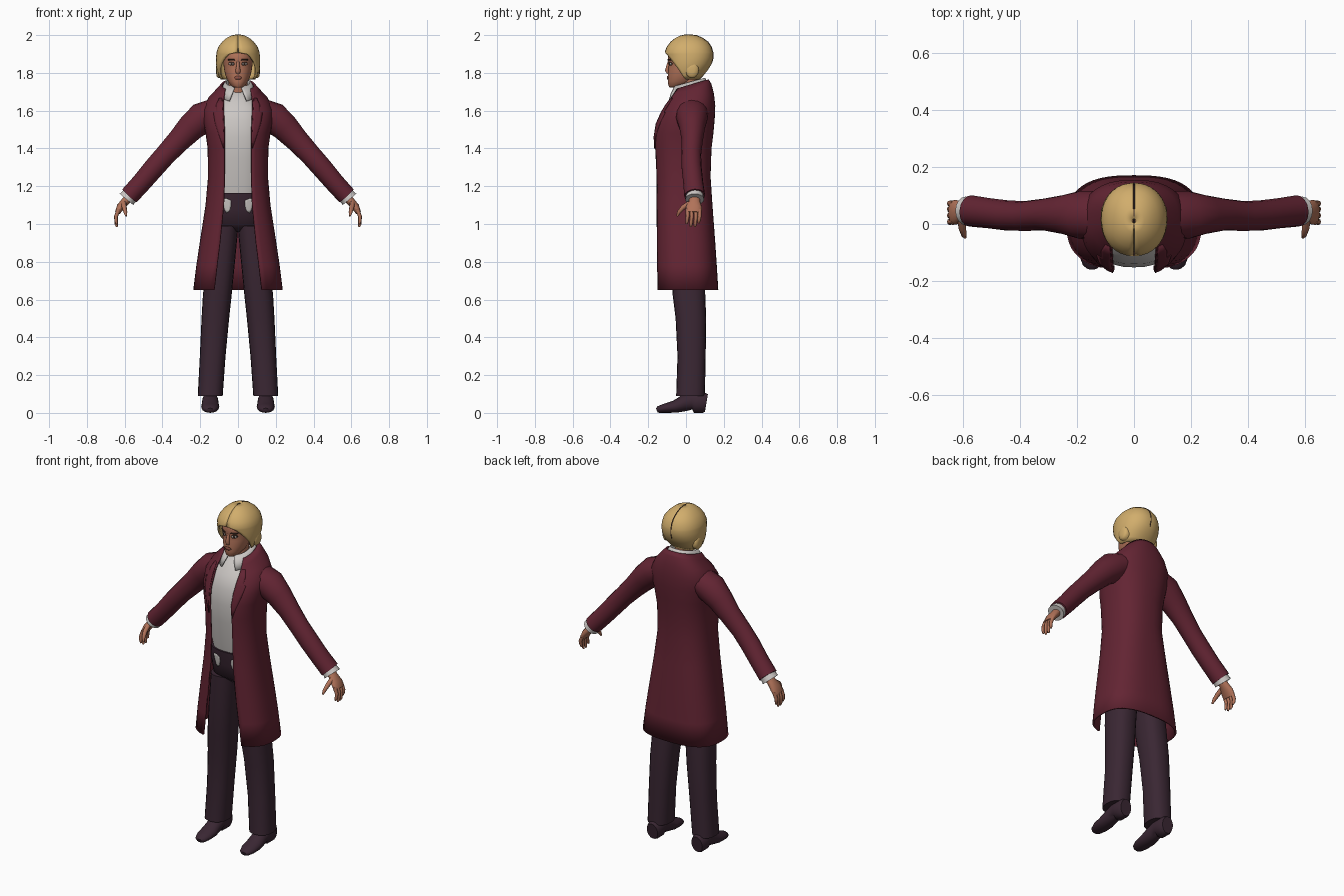
import bpy, bmesh, math
from mathutils import Vector
from mathutils.bvhtree import BVHTree


def material(name, rgb):
    m = bpy.data.materials.new(name)
    m.diffuse_color = (*rgb, 1)
    return m


COAT = material("burgundy", (0.125, 0.018, 0.033))
TROUSER = material("dark plum", (0.042, 0.020, 0.033))
SHIRT = material("off white", (0.60, 0.57, 0.55))
HAIR = material("blond", (0.64, 0.42, 0.15))
SKIN = material("tan skin", (0.44, 0.17, 0.10))
LIP = material("lip brown", (0.27, 0.085, 0.06))
DARK = material("dark brown", (0.06, 0.03, 0.02))


def finish(name, verts, faces, mat, mirror=False, solid=0, angle=50):
    """Make an object from vertices and faces, smooth it, optionally mirror and thicken."""
    bm = bmesh.new()
    vs = [bm.verts.new(v) for v in verts]
    for f in faces:
        bm.faces.new([vs[i] for i in f])
    bmesh.ops.recalc_face_normals(bm, faces=bm.faces)
    me = bpy.data.meshes.new(name)
    bm.to_mesh(me)
    bm.free()
    me.materials.append(mat)
    me.shade_smooth()
    me.set_sharp_from_angle(angle=math.radians(angle))
    ob = bpy.data.objects.new(name, me)
    bpy.context.collection.objects.link(ob)
    if solid:
        s = ob.modifiers.new("thickness", 'SOLIDIFY')
        s.thickness, s.offset = solid, 0
    if mirror:
        ob.modifiers.new("mirror", 'MIRROR')
    return ob


def skin(name, rings, mat, closed=True, caps=True, **kw):
    """Bridge equal-length rings of points."""
    n = len(rings[0])
    verts = [p for r in rings for p in r]
    faces = []
    for i in range(len(rings) - 1):
        for j in range(n if closed else n - 1):
            k = (j + 1) % n
            faces.append((i * n + j, i * n + k, (i + 1) * n + k, (i + 1) * n + j))
    if closed and caps:
        faces += [tuple(range(n)), tuple(range(len(verts) - n, len(verts)))]
    return finish(name, verts, faces, mat, **kw)


def spow(v, e):
    return math.copysign(abs(v) ** e, v)


def ring(z, w, yf, yb, g=0.0, tilt=0.0, cx=0.0, n=2.4, seg=32):
    """Rounded horizontal section; g is the half width of a front opening."""
    t0 = math.asin(min(1, g / w) ** (n / 2)) if g else 0
    cy, d = (yf + yb) / 2, (yb - yf) / 2
    pts = []
    for i in range(seg + 1 if g else seg):
        t = t0 + (2 * math.pi - 2 * t0) * i / seg
        y = cy - d * spow(math.cos(t), 2 / n)
        pts.append((cx + w * spow(math.sin(t), 2 / n), y, z + tilt * y))
    return pts


def tube(name, path, mat, side=(0, 1, 0), seg=16, **kw):
    """Tube through (centre, radius along side, radius across)."""
    side = Vector(side)
    c = [Vector(p[0]) for p in path]
    rings = []
    for i, (_, a, b) in enumerate(path):
        t = (c[min(i + 1, len(c) - 1)] - c[max(i - 1, 0)]).normalized()
        s = (side - t * side.dot(t)).normalized()
        u = t.cross(s)
        rings.append([c[i] + s * a * math.cos(2 * math.pi * k / seg)
                      + u * b * math.sin(2 * math.pi * k / seg) for k in range(seg)])
    return skin(name, rings, mat, **kw)


def plate(name, target, rows, mat, off=0.003, cols=5, mirror=False):
    """Thin panel laid on the front of another part; rows are (z, x0, x1)."""
    me = target.data
    tree = BVHTree.FromPolygons([v.co for v in me.vertices], [p.vertices for p in me.polygons])
    grid, y = [], -0.1
    for z, x0, x1 in rows:
        row = []
        for i in range(cols):
            x = x0 + (x1 - x0) * i / (cols - 1)
            hit = tree.ray_cast(Vector((x, -1, z)), Vector((0, 1, 0)))[0]
            y = hit.y if hit else y
            row.append((x, y - off, z))
        grid.append(row)
    return skin(name, grid, mat, closed=False, mirror=mirror, solid=0.004)


# Shoes and trouser legs
tube("shoe", [((.147, y, (lo + hi) / 2), w, (hi - lo) / 2) for y, w, lo, hi in [
    (-.155, .018, .002, .026), (-.145, .032, 0, .036), (-.11, .045, 0, .05), (-.06, .048, 0, .065),
    (-.01, .044, .008, .095), (.03, .042, .018, .11), (.05, .044, .0, .11), (.09, .044, 0, .11),
    (.108, .036, .004, .10)]], TROUSER, side=(1, 0, 0), mirror=True)
skin("trouser_leg", [ring(z, w, yf, yb, cx=cx, seg=20) for z, cx, w, yf, yb in [
    (.09, .147, .066, -.052, .10), (.3, .134, .068, -.045, .104), (.5, .12, .073, -.055, .107),
    (.62, .11, .076, -.07, .102), (.8, .092, .076, -.085, .10), (.99, .074, .076, -.092, .10)]],
    TROUSER, mirror=True)
hips = skin("trouser_hips", [ring(*r) for r in [
    (.96, .09, -.05, .06), (1.0, .142, -.095, .10), (1.08, .145, -.114, .108),
    (1.165, .137, -.124, .107)]], TROUSER)
plate("shirt_patch", hips, [(1.06, .055, .062), (1.075, .042, .07), (1.10, .036, .078),
                            (1.125, .038, .085), (1.135, .06, .08)], SHIRT, mirror=True)

# Shirt and its collar
skin("shirt", [ring(*r) for r in [
    (1.08, .12, -.095, .10), (1.2, .135, -.122, .10), (1.35, .14, -.14, .11),
    (1.46, .15, -.152, .12), (1.55, .15, -.14, .125), (1.62, .13, -.114, .125),
    (1.67, .09, -.085, .11, 0, .25), (1.705, .06, -.06, .085, 0, .3)]], SHIRT)
skin("shirt_collar", [ring(*r) for r in [
    (1.685, .09, -.098, .108, .045, .38), (1.715, .08, -.082, .108, .03, .35),
    (1.745, .064, -.06, .098, .014, .28)]], SHIRT, closed=False, solid=.007)

# Long open coat with lapels
coat = skin("coat", [ring(*r[:6], n=2.7 if r[0] < 1.2 else 2.4, seg=40) for r in [
    (.65, .232, -.158, .166, .125, 0), (.78, .216, -.158, .158, .11, 0),
    (.9, .198, -.158, .150, .095, 0), (1.1, .167, -.157, .135, .075, 0),
    (1.25, .154, -.16, .125, .07, 0), (1.4, .156, -.168, .13, .07, 0),
    (1.48, .167, -.172, .14, .07, 0), (1.55, .18, -.156, .147, .073, .05),
    (1.61, .18, -.128, .15, .075, .1), (1.66, .152, -.105, .143, .077, .2),
    (1.70, .108, -.085, .13, .072, .3), (1.728, .084, -.072, .116, .066, .3)]],
    COAT, closed=False, solid=.01)
plate("lapel", coat, [(1.40, .073, .076), (1.46, .074, .096), (1.53, .077, .12), (1.59, .08, .13),
                      (1.592, .08, .115), (1.63, .082, .115), (1.665, .084, .10)], COAT,
      off=.009, mirror=True)

# Sleeves, cuffs
tube("sleeve", [((.11, .03, 1.60), .085, .07), ((.19, .032, 1.562), .084, .083),
                ((.25, .033, 1.51), .068, .073), ((.315, .033, 1.44), .056, .062),
                ((.385, .028, 1.365), .052, .056), ((.445, .03, 1.297), .053, .055),
                ((.51, .038, 1.22), .053, .052), ((.574, .046, 1.15), .055, .051)],
     COAT, mirror=True)
tube("shirt_cuff", [((.55, .045, 1.175), .044, .042), ((.580, .046, 1.142), .047, .045),
                    ((.590, .046, 1.130), .05, .047)], SHIRT, mirror=True)

# Hands
tube("palm", [((.57, .046, 1.15), .028, .024), ((.598, .045, 1.118), .03, .022),
              ((.622, .042, 1.09), .043, .021), ((.638, .04, 1.06), .042, .014)],
     SKIN, mirror=True)
for i, (y, tip) in enumerate([(.008, 1.0), (.03, .985), (.052, .985), (.072, 1.005)]):
    tube(f"finger_{i + 1}", [((.632, y, 1.075), .011, .011), ((.646, y, 1.04), .010, .010),
                             ((.645, y - .003, tip + .015), .009, .009),
                             ((.641, y - .005, tip), .005, .005)], SKIN, seg=8, mirror=True)
tube("thumb", [((.605, .02, 1.11), .014, .014), ((.602, -.015, 1.088), .013, .013),
               ((.596, -.038, 1.062), .010, .010), ((.592, -.047, 1.042), .005, .005)],
     SKIN, side=(1, 0, 0), seg=8, mirror=True)

# Neck, head and face
tube("neck", [((0, .03, 1.64), .052, .052), ((0, .022, 1.70), .05, .05),
              ((0, .015, 1.78), .052, .052)], SKIN, side=(1, 0, 0))
face = skin("head", [ring(*r, n=2.1) for r in [
    (1.722, .02, -.085, -.035), (1.732, .036, -.093, .0), (1.755, .053, -.096, .045),
    (1.785, .066, -.096, .07), (1.82, .074, -.094, .09), (1.848, .077, -.091, .105),
    (1.87, .08, -.097, .112), (1.91, .08, -.092, .112), (1.95, .06, -.06, .09)]], SKIN)
tube("nose", [((0, -.088, 1.862), .007, .008), ((0, -.096, 1.835), .009, .009),
              ((0, -.101, 1.812), .014, .011), ((0, -.094, 1.798), .011, .007)],
     SKIN, side=(1, 0, 0), seg=10)
plate("lips", face, [(1.766, -.012, .012), (1.774, -.022, .022), (1.783, -.010, .010)], LIP)
plate("eye_rim", face, [(1.838, .028, .038), (1.847, .018, .05), (1.857, .024, .046)],
      DARK, off=.001, mirror=True)
plate("eye_white", face, [(1.841, .028, .038), (1.847, .021, .047), (1.853, .027, .041)],
      SHIRT, off=.003, mirror=True)
plate("iris", face, [(1.841, .031, .037), (1.847, .029, .039), (1.853, .031, .037)],
      DARK, off=.005, mirror=True)
plate("eyebrow", face, [(1.866, .016, .05), (1.872, .02, .054)], DARK, mirror=True)

# Hair with a framed face opening, side coils and a parting
skin("hair", [ring(*r, n=2.15) for r in [
    (1.768, .086, -.06, .066, .0858), (1.79, .098, -.08, .088, .095), (1.82, .107, -.09, .112, .096),
    (1.85, .111, -.098, .13, .086), (1.88, .111, -.104, .138, .068), (1.90, .109, -.106, .138, .045),
    (1.908, .108, -.107, .137, .002), (1.935, .099, -.097, .129, .001), (1.96, .08, -.078, .111, .001),
    (1.98, .057, -.053, .083, .001), (1.992, .034, -.027, .053, .001),
    (1.998, .006, .004, .018, .0005)]], HAIR, closed=False, solid=.012, angle=80)
tube("hair_coil", [((.088, .032, 1.815), .036, .043), ((.104, .032, 1.815), .036, .043),
                   ((.113, .032, 1.815), .028, .034), ((.116, .032, 1.815), .012, .016)],
     HAIR, angle=80, mirror=True)
tube("hair_parting", [((0, y, z), .003, .003) for y, z in [
    (-.01, 2.0), (.03, 2.0), (.056, 1.997), (.087, 1.984), (.116, 1.963), (.134, 1.937),
    (.143, 1.905), (.142, 1.875), (.135, 1.85)]], DARK, side=(1, 0, 0), seg=6)
